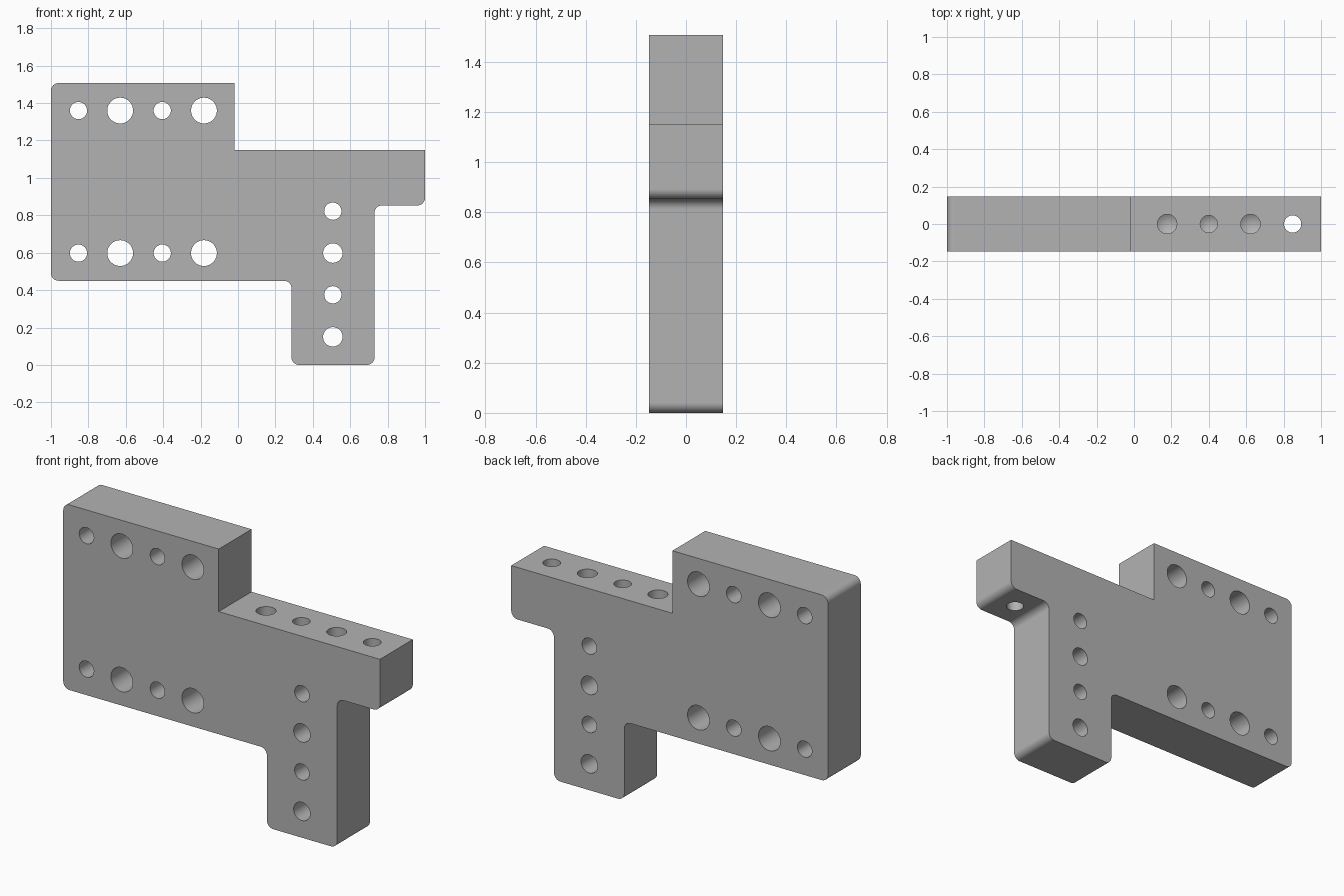
import bpy, bmesh, math
from mathutils import Vector

if "Cube" in bpy.data.objects:
    bpy.data.objects.remove(bpy.data.objects["Cube"])

HALF = 0.148      # half thickness of the plate
FILLET = 0.04

# outline corners: x, z, rounded?
OUTLINE = [(-1, 0.45, 1), (0.286, 0.45, 1), (0.286, 0, 1), (0.73, 0, 1),
           (0.73, 0.853, 1), (1, 0.853, 1), (1, 1.15, 0), (-0.018, 1.15, 0),
           (-0.018, 1.507, 0), (-1, 1.507, 1)]


def rounded(outline, r, steps=8):
    """Outline points with a right-angle fillet on the marked corners."""
    pts = []
    n = len(outline)
    for i, (x, z, is_round) in enumerate(outline):
        p = Vector((x, z))
        if not is_round:
            pts.append(p)
            continue
        a = (Vector(outline[i - 1][:2]) - p).normalized() * r
        b = (Vector(outline[(i + 1) % n][:2]) - p).normalized() * r
        for k in range(steps + 1):
            t = k / steps * math.pi / 2
            pts.append(p + a * (1 - math.sin(t)) + b * (1 - math.cos(t)))
    return pts


def make_object(name, bm):
    bmesh.ops.recalc_face_normals(bm, faces=bm.faces)
    mesh = bpy.data.meshes.new(name)
    bm.to_mesh(mesh)
    bm.free()
    obj = bpy.data.objects.new(name, mesh)
    bpy.context.collection.objects.link(obj)
    return obj


def drill(bm, rings, axis, sides=40):
    """Closed turned solid; rings are (centre, radius), radius 0 is a tip."""
    loops = []
    for centre, r in rings:
        if r == 0:
            loops.append([bm.verts.new(centre)])
            continue
        loop = []
        for k in range(sides):
            t = 2 * math.pi * k / sides
            c, s = r * math.cos(t), r * math.sin(t)
            offset = (c, 0, s) if axis == 'Y' else (c, s, 0)
            loop.append(bm.verts.new(Vector(centre) + Vector(offset)))
        loops.append(loop)
    for lo, hi in zip(loops, loops[1:]):
        for k in range(sides):
            j = (k + 1) % sides
            if len(hi) == 1:
                bm.faces.new((lo[k], lo[j], hi[0]))
            else:
                bm.faces.new((lo[k], lo[j], hi[j], hi[k]))
    for loop in (loops[0], loops[-1]):
        if len(loop) > 1:
            bm.faces.new(loop)


# bracket plate
bm = bmesh.new()
face = bm.faces.new([bm.verts.new((p.x, -HALF, p.y)) for p in rounded(OUTLINE, FILLET)])
ext = bmesh.ops.extrude_face_region(bm, geom=[face])
bmesh.ops.translate(bm, vec=(0, 2 * HALF, 0),
                    verts=[v for v in ext['geom'] if isinstance(v, bmesh.types.BMVert)])
plate = make_object("bracket_plate", bm)

# holes front to back: two rows on the plate, one column on the leg
SMALL, MEDIUM, LARGE = 0.046, 0.052, 0.069
holes = [(x, z, r) for z in (0.598, 1.36)
         for x, r in ((-0.853, SMALL), (-0.63, LARGE), (-0.405, SMALL), (-0.182, LARGE))]
holes += [(0.507, z, r) for z, r in ((0.15, MEDIUM), (0.375, SMALL), (0.598, MEDIUM), (0.822, SMALL))]
bm = bmesh.new()
for x, z, r in holes:
    drill(bm, [((x, -0.3, z), r), ((x, 0.3, z), r)], 'Y')

# holes from the arm top: three blind with drill-point bottoms, one through
for x, r in ((0.177, MEDIUM), (0.4, SMALL), (0.623, MEDIUM)):
    drill(bm, [((x, 0, 1.3), r), ((x, 0, 0.82), r), ((x, 0, 0.82 - r * 0.6), 0)], 'Z')
drill(bm, [((0.848, 0, 1.3), SMALL), ((0.848, 0, 0.7), SMALL)], 'Z')
cutter = make_object("hole_cutter", bm)
cutter.hide_render = True

# cut the holes and shade
bpy.context.view_layer.objects.active = plate
plate.select_set(True)
mod = plate.modifiers.new("holes", 'BOOLEAN')
mod.operation = 'DIFFERENCE'
mod.solver = 'EXACT'
mod.object = cutter
bpy.ops.object.modifier_apply(modifier=mod.name)
bpy.data.objects.remove(cutter, do_unlink=True)
bpy.ops.object.shade_smooth_by_angle(angle=math.radians(30))
weighted = plate.modifiers.new("weighted_normals", 'WEIGHTED_NORMAL')
weighted.keep_sharp = True

# colour
grey = bpy.data.materials.new("plain_grey")
grey.diffuse_color = (0.45, 0.45, 0.45, 1)
grey.use_nodes = True
grey.node_tree.nodes["Principled BSDF"].inputs["Base Color"].default_value = grey.diffuse_color
plate.data.materials.clear()
plate.data.materials.append(grey)
